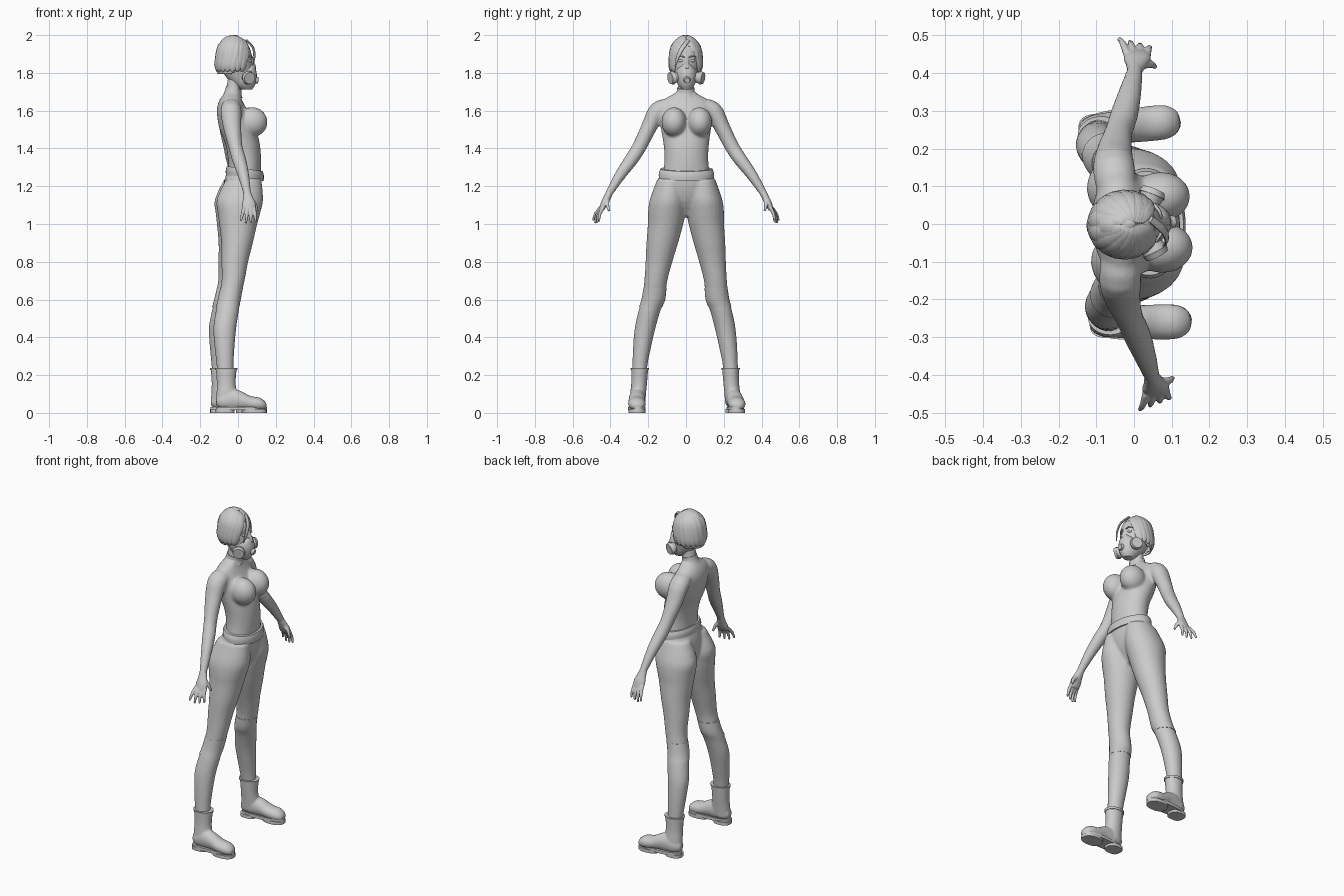
import bpy, bmesh, math
from mathutils import Vector, Matrix

X, Y, Z = Vector((1, 0, 0)), Vector((0, 1, 0)), Vector((0, 0, 1))
TURN = math.radians(3.2)      # the whole figure stands slightly turned


def spline(pts, n):
    """Catmull-Rom through rows of numbers."""
    rows = [Vector(p) for p in pts]
    out = []
    for i in range(len(rows) - 1):
        a, b, c, d = rows[max(i - 1, 0)], rows[i], rows[i + 1], rows[min(i + 2, len(rows) - 1)]
        for k in range(n):
            t = k / n
            out.append(0.5 * (2 * b + (c - a) * t + (2 * a - 5 * b + 4 * c - d) * t * t
                              + (3 * b - a - 3 * c + d) * t ** 3))
    return out + [rows[-1]]


def tube(bm, pts, normal=None, ref=lambda p: X, n=3, sides=24, power=1.0):
    """Loft through rows of (x, y, z, radius_a, radius_b); a lies along ref."""
    rows = spline(pts, n)
    pos = [Vector(r[:3]) for r in rows]
    rings = []
    for i, r in enumerate(rows):
        t = normal or (pos[min(i + 1, len(pos) - 1)] - pos[max(i - 1, 0)])
        t = t.normalized()
        a = ref(pos[i])
        a = (a - t * a.dot(t)).normalized()
        b = t.cross(a)
        ring = []
        for k in range(sides):
            c, s = math.cos(math.tau * k / sides), math.sin(math.tau * k / sides)
            c, s = math.copysign(abs(c) ** power, c), math.copysign(abs(s) ** power, s)
            ring.append(bm.verts.new(pos[i] + a * r[3] * c + b * r[4] * s))
        rings.append(ring)
    for lo, hi in zip(rings, rings[1:]):
        for k in range(sides):
            j = (k + 1) % sides
            bm.faces.new((lo[k], lo[j], hi[j], hi[k]))
    bm.faces.new(rings[0][::-1])
    bm.faces.new(rings[-1])


def ball(bm, c, r, tilt=0):
    m = Matrix.Translation(c) @ Matrix.Rotation(tilt, 4, 'Y') @ Matrix.Diagonal((*r, 1))
    bmesh.ops.create_uvsphere(bm, u_segments=24, v_segments=16, radius=1, matrix=m)


def disc(bm, c, axis, r1, r2, depth):
    m = Matrix.Translation(c) @ Vector(axis).to_track_quat('Z', 'Y').to_matrix().to_4x4()
    bmesh.ops.create_cone(bm, cap_ends=True, segments=24, radius1=r1, radius2=r2,
                          depth=depth, matrix=m)


def both_sides(bm):
    new = bmesh.ops.duplicate(bm, geom=bm.verts[:] + bm.edges[:] + bm.faces[:])['geom']
    for v in new:
        if isinstance(v, bmesh.types.BMVert):
            v.co.y = -v.co.y


def finish(name, bm, voxel=0, smooth=6, thick=0):
    bmesh.ops.recalc_face_normals(bm, faces=bm.faces)
    me = bpy.data.meshes.new(name)
    bm.to_mesh(me)
    bm.free()
    ob = bpy.data.objects.new(name, me)
    bpy.context.collection.objects.link(ob)
    ob.rotation_euler.z = TURN
    bpy.context.view_layer.objects.active = ob
    bpy.ops.object.select_all(action='DESELECT')
    ob.select_set(True)
    bpy.ops.object.shade_smooth_by_angle(angle=math.radians(40))
    if thick:
        ob.modifiers.new("thickness", 'SOLIDIFY').thickness = thick
    if voxel:                 # fuse overlapping forms into one skin
        m = ob.modifiers.new("fuse", 'REMESH')
        m.mode, m.voxel_size, m.use_smooth_shade = 'VOXEL', voxel, True
        m = ob.modifiers.new("soften", 'SMOOTH')
        m.factor, m.iterations = 0.5, smooth
    return ob


# upper body: arms and bust mirrored, then the trunk and neck
bm = bmesh.new()
tube(bm, [(-.04, .08, 1.625, .05, .04), (-.045, .145, 1.60, .056, .05), (-.042, .19, 1.52, .049, .042),
          (-.027, .245, 1.41, .037, .038), (-.01, .29, 1.34, .037, .036), (.008, .345, 1.265, .031, .030),
          (.024, .402, 1.175, .022, .021), (.028, .42, 1.14, .022, .019)])
ball(bm, (.073, .068, 1.54), (.080, .066, .078), .35)
both_sides(bm)
tube(bm, [(.035, 0, 1.26, .085, .125), (.035, 0, 1.34, .087, .116), (.025, 0, 1.42, .091, .12),
          (.0, 0, 1.50, .097, .132), (-.02, 0, 1.57, .090, .142), (-.035, 0, 1.62, .075, .145),
          (-.038, 0, 1.66, .058, .115), (-.03, 0, 1.69, .045, .062), (-.025, 0, 1.72, .037, .040),
          (-.015, 0, 1.79, .037, .040)], normal=Z, sides=32)
finish("upper_body", bm, .008)

# hands: palm, four fanned fingers, thumb
bm = bmesh.new()
tube(bm, [(.024, .405, 1.17, .020, .019), (.03, .422, 1.135, .028, .019), (.033, .437, 1.105, .036, .018),
          (.032, .45, 1.075, .032, .013)])
for i in range(4):
    b = Vector((.006 + .018 * i, .451 - .003 * i, 1.09))
    t = Vector((-.012 + .027 * i, .492 - .009 * i, 1.03 - (.012, .026, .026, .018)[i]))
    m = b.lerp(t, .5) + Vector((0, .008, 0))
    tube(bm, [(*b, .010, .010), (*m, .009, .009), (*t, .006, .006)], sides=10)
tube(bm, [(.045, .42, 1.125, .014, .012), (.068, .42, 1.10, .011, .010), (.08, .412, 1.068, .006, .006)], sides=10)
both_sides(bm)
finish("hands", bm, .004, 3)

# hips and legs
bm = bmesh.new()
tube(bm, [(.025, .082, 1.235, .095, .072), (.005, .095, 1.13, .123, .097), (.0, .102, 1.06, .113, .099),
          (-.005, .108, 1.0, .101, .094), (-.012, .125, .9, .084, .084), (-.025, .142, .8, .071, .071),
          (-.035, .158, .7, .061, .061), (-.056, .170, .6, .059, .061), (-.067, .19, .54, .061, .058),
          (-.082, .212, .45, .061, .055), (-.084, .228, .35, .053, .048), (-.082, .24, .25, .045, .040),
          (-.078, .245, .15, .043, .038)], normal=-Z)
both_sides(bm)
tube(bm, [(.033, 0, 1.27, .094, .140), (.022, 0, 1.2, .100, .150), (.012, 0, 1.12, .085, .12),
          (.008, 0, 1.04, .035, .05)], normal=-Z, sides=32)
finish("legs", bm, .008)

# knee bands: thin cuffs lying over the leggings
bm = bmesh.new()
tube(bm, [(-.043, .162, .66, .060, .061), (-.056, .170, .6, .061, .063), (-.065, .184, .56, .062, .061)], normal=-Z)
both_sides(bm)
finish("knee_bands", bm)

# waistband, slightly higher at the back
bm = bmesh.new()
tube(bm, [(.036, 0, 1.242, .101, .146), (.036, 0, 1.27, .102, .146), (.036, 0, 1.292, .096, .138)],
     normal=Vector((.14, 0, 1)), sides=40)
finish("waistband", bm)

# shirt collar
bm = bmesh.new()
tube(bm, [(-.026, 0, 1.68, .052, .058), (-.025, 0, 1.70, .044, .048), (-.022, 0, 1.722, .042, .045)],
     normal=Vector((.25, 0, 1)))
finish("collar", bm)

# boots: shaft and foot fused, plus rim and soles
bm = bmesh.new()
tube(bm, [(-.076, .241, .235, .056, .045), (-.076, .244, .16, .050, .042), (-.074, .25, .10, .054, .042),
          (-.074, .254, .045, .055, .042)], normal=-Z)
tube(bm, [(-.13, .254, .06, .02, .02), (-.10, .255, .062, .044, .038), (-.05, .257, .07, .058, .043),
          (0, .26, .066, .050, .044), (.05, .263, .052, .038, .047), (.10, .265, .046, .035, .045),
          (.128, .265, .040, .022, .030), (.136, .265, .036, .010, .014)], normal=X, ref=lambda p: Z)
both_sides(bm)
finish("boots", bm, .006, 5)
bm = bmesh.new()
tube(bm, [(-.076, .241, .226, .058, .047), (-.076, .241, .238, .060, .049)], normal=Z, n=1)
both_sides(bm)
finish("boot_rims", bm)
bm = bmesh.new()
tube(bm, [(.004, .261, .014, .135, .045), (.004, .261, .032, .134, .045)], normal=Z, n=1, sides=32, power=.85)
tube(bm, [(-.083, .255, 0, .050, .042), (-.083, .255, .02, .050, .042)], normal=Z, n=1, power=.75)
tube(bm, [(.072, .264, 0, .066, .046), (.070, .264, .02, .068, .046)], normal=Z, n=1, power=.85)
both_sides(bm)
finish("boot_soles", bm)

# head, ears and nose bridge
bm = bmesh.new()
tube(bm, [(.035, 0, 1.718, .022, .022), (.022, 0, 1.74, .050, .043), (.002, 0, 1.79, .074, .060),
          (-.012, 0, 1.85, .086, .071), (-.018, 0, 1.91, .088, .075), (-.02, 0, 1.955, .068, .058),
          (-.02, 0, 1.978, .025, .025)], normal=Z)
tube(bm, [(.068, 0, 1.885, .010, .008), (.08, 0, 1.845, .012, .010), (.088, 0, 1.82, .012, .014)])
finish("head", bm, .006, 4)
bm = bmesh.new()
ball(bm, (.062, .030, 1.864), (.009, .015, .008))
tube(bm, [(.072, .012, 1.882, .005, .003), (.069, .03, 1.89, .005, .003), (.054, .05, 1.884, .004, .002)],
     ref=lambda p: X, sides=8)
both_sides(bm)
finish("eyes_and_brows", bm)

# breathing mask with two side filters, valve and strap
bm = bmesh.new()
tube(bm, [(.045, 0, 1.712, .030, .024), (.032, 0, 1.74, .060, .046), (.026, 0, 1.785, .074, .058),
          (.035, 0, 1.818, .060, .050), (.062, 0, 1.845, .028, .020)], normal=Z)
finish("mask", bm)
bm = bmesh.new()
disc(bm, (.048, .066, 1.775), (.45, 1, -.15), .028, .034, .026)
disc(bm, (.054, .080, 1.773), (.45, 1, -.15), .036, .031, .016)
both_sides(bm)
disc(bm, (.098, 0, 1.762), (1, 0, -.25), .020, .015, .022)
finish("mask_filters", bm)

# hair: a cap cut open at the face
HC, HR = Vector((-.025, 0, 1.880)), Vector((.091, .084, .112))
bm = bmesh.new()
tube(bm, [(-.035, 0, 1.795, .074, .070), (-.030, 0, 1.84, .085, .079), (-.025, 0, 1.89, .090, .084),
          (-.022, 0, 1.94, .080, .072), (-.020, 0, 1.975, .052, .046), (-.02, 0, 1.990, .012, .012)],
     normal=Z, n=5, sides=40)
cut = [f for f in bm.faces if f.calc_center_median().x > .005 + .6 * (f.calc_center_median().z - 1.86)
       and f.calc_center_median().z < 1.945 or len(f.verts) > 4 and f.calc_center_median().z < 1.85]
bmesh.ops.delete(bm, geom=cut, context='FACES')
finish("hair_cap", bm, thick=.006)


def lock(bm, start, end, w):
    """A flat tapering lock that hugs the hair shape."""
    pts = []
    for k in range(6):
        d = Vector(start).lerp(Vector(end), k / 5).normalized()
        s = 1.0 if d.z > 0 else 1 + .42 * d.z * d.z
        p = HC + Vector((d.x * HR.x * s, d.y * HR.y * s, d.z * HR.z))
        f = (.35, .8, 1, 1, .8, .2)[k]
        pts.append((*p, .009 * (.6 + .4 * f), w * f))
    tube(bm, pts, ref=lambda p: p - HC, n=3, sides=10)


# hair locks sweeping from the front parting round the sides and back
bm = bmesh.new()
for i in range(7):
    a = math.radians(62 + 18 * i)
    lock(bm, (.35 - .05 * i, .05, 1), (math.cos(a), math.sin(a), -.88 + .03 * (i % 2)), .022)
lock(bm, (.45, .03, 1), (.72, .75, -.25), .017)
lock(bm, (.5, .03, .95), (.9, .62, .15), .015)
both_sides(bm)
lock(bm, (.3, 0, 1), (-1, 0, -.8), .022)
finish("hair_locks", bm)

# loose fringe strand falling over one cheek
bm = bmesh.new()
tube(bm, [(.045, .01, 1.972, .006, .010), (.078, -.022, 1.935, .006, .012), (.084, -.048, 1.885, .005, .009),
          (.074, -.062, 1.835, .002, .003)], ref=lambda p: p - HC, sides=10)
finish("fringe", bm)
